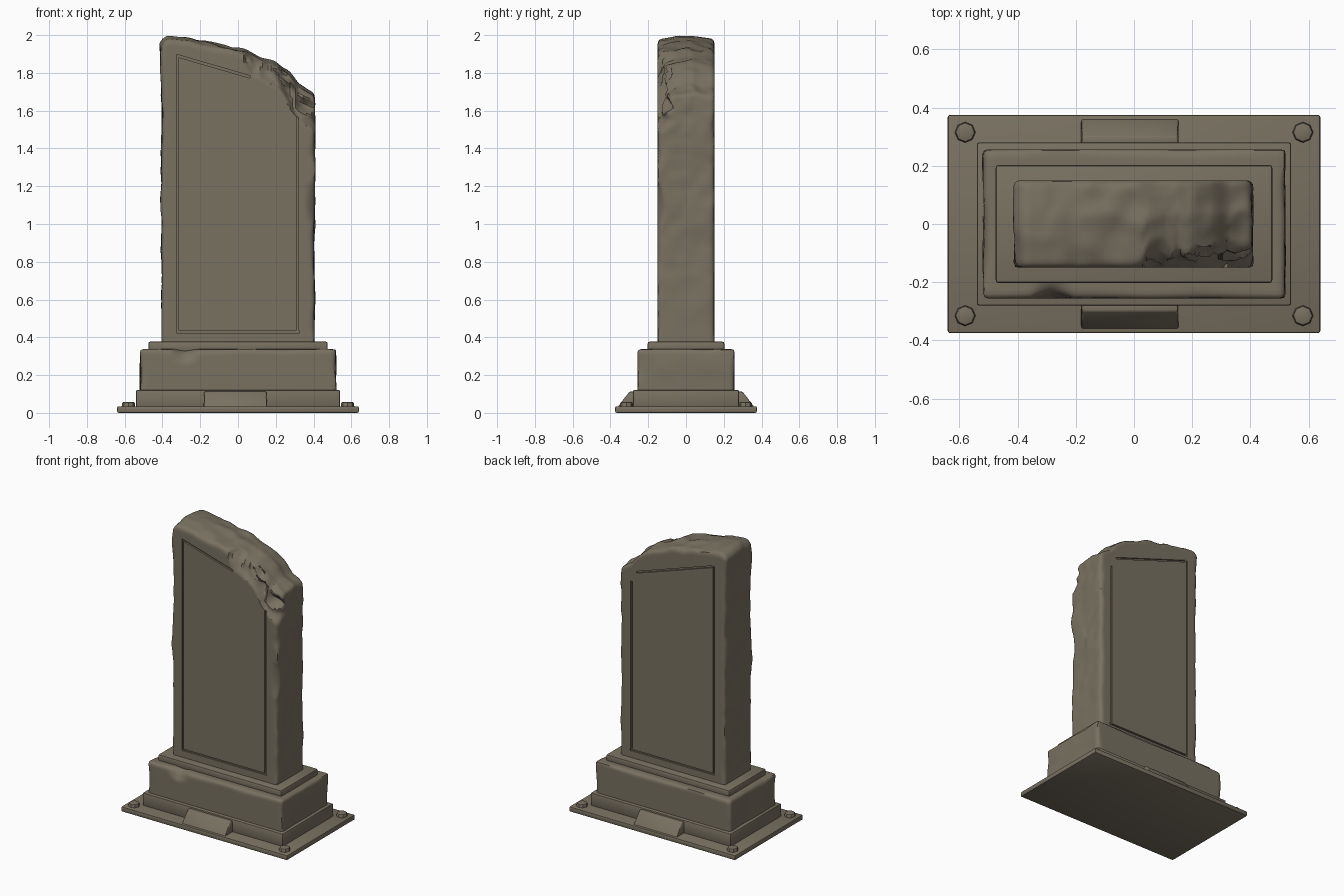
import bpy, bmesh, math
from mathutils import Vector, Matrix, noise

if "Cube" in bpy.data.objects:
    bpy.data.objects.remove(bpy.data.objects["Cube"])

stone = bpy.data.materials.new("weathered stone")
stone.use_nodes = True
STONE = (0.19, 0.165, 0.12, 1)
stone.diffuse_color = STONE
stone.node_tree.nodes["Principled BSDF"].inputs["Base Color"].default_value = STONE

TOP = [(-0.42, 1.96), (-0.37, 2.0), (-0.25, 1.985), (-0.1, 1.955), (0.02, 1.93), (0.12, 1.89),
       (0.2, 1.86), (0.27, 1.81), (0.32, 1.745), (0.42, 1.69)]
BREAK = [(0.03, 1.86), (0.08, 1.79), (0.17, 1.75), (0.25, 1.67), (0.32, 1.55), (0.42, 1.47)]
SLAB_FOOT, SLAB_H = 0.375, 1.625


def interp(points, x):
    """Piecewise linear height along a profile."""
    for (x0, z0), (x1, z1) in zip(points, points[1:]):
        if x <= x1:
            return z0 + (z1 - z0) * max(0, (x - x0) / (x1 - x0))
    return points[-1][1]


def n(x, y=0, z=0):
    return noise.noise(Vector((x, y, z)))


def finish(name, bm, angle=35):
    bmesh.ops.recalc_face_normals(bm, faces=bm.faces)
    mesh = bpy.data.meshes.new(name)
    bm.to_mesh(mesh)
    bm.free()
    mesh.materials.append(stone)
    ob = bpy.data.objects.new(name, mesh)
    bpy.context.collection.objects.link(ob)
    smooth(ob, angle)
    return ob


def smooth(ob, angle):
    bpy.ops.object.select_all(action="DESELECT")
    ob.select_set(True)
    bpy.context.view_layer.objects.active = ob
    bpy.ops.object.shade_smooth_by_angle(angle=math.radians(angle))


def box(bm, size, centre, turn=Matrix()):
    m = Matrix.Translation(centre) @ turn @ Matrix.Diagonal((*size, 1))
    return bmesh.ops.create_cube(bm, size=1, matrix=m)["verts"]


def bevelled(name, bm, width, segments=2):
    bmesh.ops.bevel(bm, geom=bm.edges[:], offset=width, segments=segments,
                    profile=0.5, affect="EDGES")
    return finish(name, bm)


def worn_block(half, height, cuts, radius):
    """Gridded block whose side and top edges are rounded unevenly, foot at zero."""
    bm = bmesh.new()
    box(bm, (half[0] * 2, half[1] * 2, height), (0, 0, height / 2))
    for axis, count in enumerate(cuts):
        normal = Vector([float(a == axis) for a in range(3)])
        lo = (-half[0], -half[1], 0)[axis]
        size = (half[0] * 2, half[1] * 2, height)[axis]
        for i in range(1, count):
            bmesh.ops.bisect_plane(bm, geom=bm.verts[:] + bm.edges[:] + bm.faces[:],
                                   plane_co=normal * (lo + size * i / count), plane_no=normal)
    for v in bm.verts:
        p = v.co
        r = radius * (1 + 0.8 * n(p.x * 4 + 3, p.y * 9, p.z * 7))
        inner = Vector((max(-half[0] + r, min(half[0] - r, p.x)),
                        max(-half[1] + r, min(half[1] - r, p.y)),
                        min(height - r, p.z)))
        d = p - inner
        if d.length > r:
            v.co = inner + d.normalized() * r
    return bm


# Stepped base
for name, half, z0, z1, width in (("ground_plate", (0.64, 0.375), 0, 0.035, 0.008),
                                  ("lower_step", (0.54, 0.28), 0.03, 0.122, 0.008),
                                  ("upper_step", (0.475, 0.203), 0.325, 0.377, 0.01)):
    bm = bmesh.new()
    box(bm, (half[0] * 2, half[1] * 2, z1 - z0), (0, 0, (z0 + z1) / 2))
    bevelled(name, bm, width)

# Plinth with worn edges and a chipped front rim
bm = worn_block((0.518, 0.256), 0.217, (64, 32, 16), 0.022)
for v in bm.verts:
    if abs(v.co.x) > 0.45:
        v.co.x += 0.006 * n(v.co.y * 7, v.co.z * 9, v.co.x)
    chip = max(0, 1 - (v.co - Vector((-0.28, -0.256, 0.217))).length / 0.075)
    v.co += Vector((0, 0.03, -0.02)) * chip
    v.co.z += 0.12
finish("plinth", bm, 50)

# Sloped blocks at the middle of the front and back
for name, side in (("front_wedge", -1), ("back_wedge", 1)):
    bm = bmesh.new()
    verts = box(bm, (0.335, 0.095, 0.082), (-0.014, side * 0.315, 0.071))
    for v in verts:
        if v.co.z > 0.07 and abs(v.co.y) > 0.315:
            v.co.y = side * 0.3
            v.co.x = -0.014 + (v.co.x + 0.014) * 0.97
    bevelled(name, bm, 0.005)

# Corner bolts
for sx in (-1, 1):
    for sy in (-1, 1):
        bm = bmesh.new()
        bmesh.ops.create_cone(bm, cap_ends=True, segments=8, radius1=0.036, radius2=0.034,
                              depth=0.03, matrix=Matrix.Translation((sx * 0.58, sy * 0.315, 0.043)))
        rim = [e for e in bm.edges if all(v.co.z > 0.05 for v in e.verts)]
        bmesh.ops.bevel(bm, geom=rim, offset=0.008, segments=2, profile=0.5, affect="EDGES")
        finish(f"bolt_{'left' if sx > 0 else 'right'}_{'front' if sy < 0 else 'back'}", bm)

# Upright slab: sloping weathered crown, wavy sides, broken front corner
bm = worn_block((0.405, 0.15), SLAB_H, (56, 18, 96), 0.022)
for v in bm.verts:
    x, y, z = v.co
    crown = interp(TOP, x) - 0.02 * (y / 0.15) ** 2 - 0.02 * abs(n(x * 5, y * 7, 2))
    if z > SLAB_H - 0.05 and x > -0.3:
        crown += 0.012 * n(x * 12, y * 12)
    z = SLAB_FOOT + z / SLAB_H * (crown - SLAB_FOOT)
    fade = min(1, (z - SLAB_FOOT) * 3)
    edge = max(0, abs(x) - 0.36) / 0.045
    v.co.x = x + edge * fade * (0.009 * n(y * 6, z * 5, x) + 0.005 * n(y * 15, z * 14, x))
    if x < -0.3:
        v.co.x -= 0.01 * edge * max(0, (z - 1.6) / 0.4)
    # front surface cut back above the break line
    s = z - interp(BREAK, x) + 0.02 * n(x * 22, z * 8)
    cut = 0
    if x > 0.03 and s > 0:
        jag = 0.5 + abs(n(x * 20 + z * 9, z * 12, 5)) * 1.3
        cut = min(0.11, 0.02 + s * 0.5) * jag * min(1, s / 0.015)
    # chips along the vertical front edges
    if y < 0 and edge > 0:
        cut += 0.035 * edge * fade * max(0, n(z * 6, x * 2, 8) - 0.15)
        if x > 0 and 0.98 < z < 1.22:
            cut += 0.028 * edge * math.sin((z - 0.98) / 0.24 * math.pi)
    v.co.y = 0.15 - (0.15 - y) * (1 - cut / 0.3)
    v.co.z = z
slab = finish("slab", bm, 40)

# Engraved frame lines on both faces
FRONT = [((-0.32, 0.43), (0.32, 0.43)), ((-0.32, 0.43), (-0.32, 1.89)),
         ((0.315, 0.43), (0.315, 1.56)), ((-0.32, 1.89), (0.06, 1.78))]
BACK = [((-0.32, 0.43), (0.32, 0.43)), ((-0.32, 0.43), (-0.32, 1.87)),
        ((0.315, 0.43), (0.315, 1.6)), ((-0.3, 1.87), (0.27, 1.68))]
bm = bmesh.new()
for lines, y in ((FRONT, -0.15), (BACK, 0.15)):
    for (x0, z0), (x1, z1) in lines:
        turn = Matrix.Rotation(-math.atan2(z1 - z0, x1 - x0), 4, "Y")
        box(bm, (math.hypot(x1 - x0, z1 - z0) + 0.012, 0.024, 0.012),
            ((x0 + x1) / 2, y, (z0 + z1) / 2), turn)
cutter = finish("frame_cutter", bm)
cutter.hide_render = True
mod = slab.modifiers.new("frame lines", "BOOLEAN")
mod.object, mod.operation, mod.solver, mod.use_self = cutter, "DIFFERENCE", "EXACT", True
bpy.context.view_layer.objects.active = slab
bpy.ops.object.modifier_apply(modifier=mod.name)
bpy.data.objects.remove(cutter)
smooth(slab, 40)
